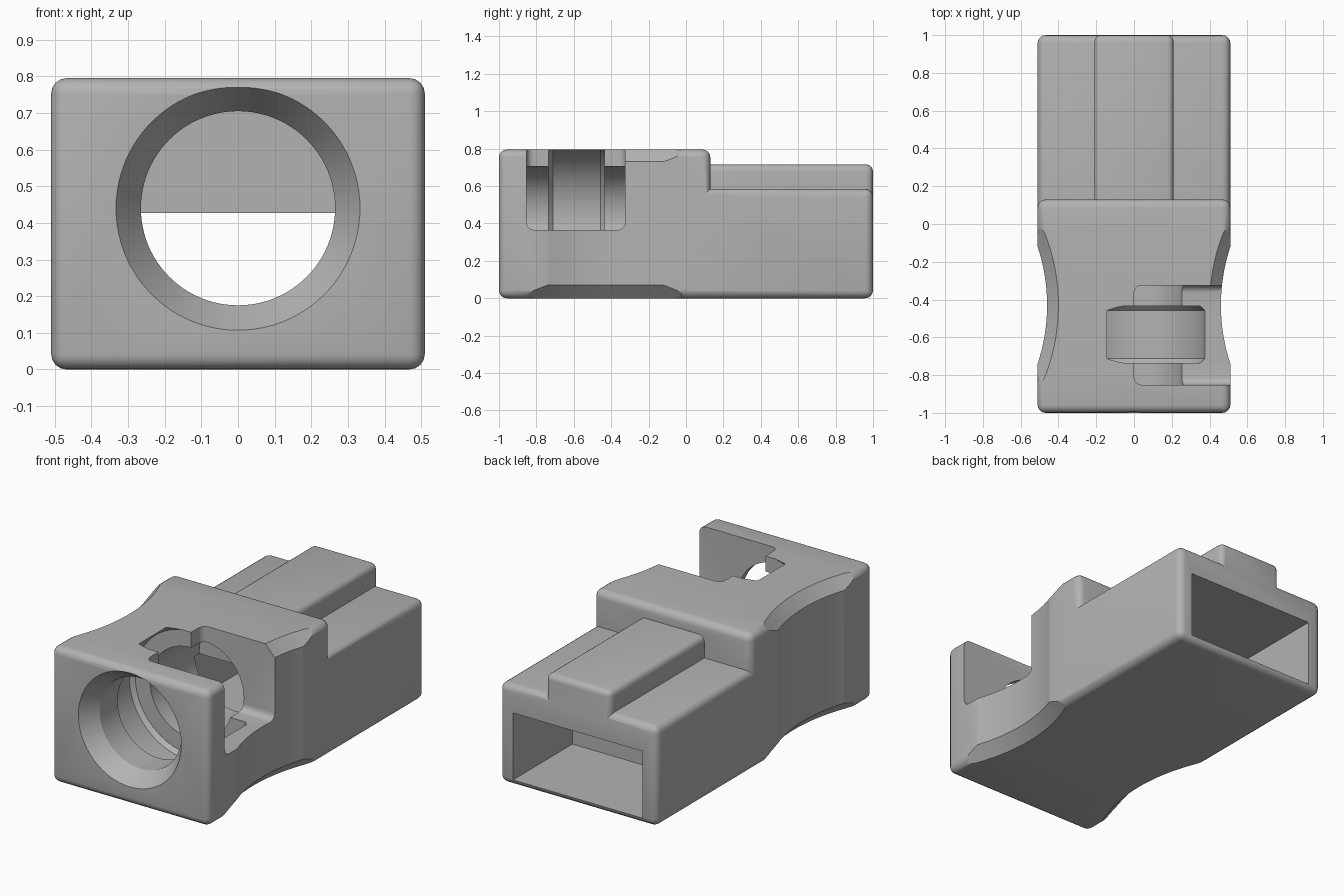
import bpy, bmesh, math
from mathutils import Matrix

cube = bpy.data.objects.get("Cube")
if cube:
    bpy.data.objects.remove(cube)

grey = bpy.data.materials.new("plain grey")
grey.use_nodes = True
colour = (0.45, 0.45, 0.45, 1)
grey.diffuse_color = colour
grey.node_tree.nodes["Principled BSDF"].inputs["Base Color"].default_value = colour


def finish(name, bm):
    bmesh.ops.recalc_face_normals(bm, faces=bm.faces[:])
    mesh = bpy.data.meshes.new(name)
    bm.to_mesh(mesh)
    bm.free()
    mesh.materials.append(grey)
    ob = bpy.data.objects.new(name, mesh)
    bpy.context.collection.objects.link(ob)
    return ob


def round_edges(bm, radius, segments=4):
    bmesh.ops.recalc_face_normals(bm, faces=bm.faces[:])
    edges = [e for e in bm.edges if e.is_convex]
    bmesh.ops.bevel(bm, geom=edges, offset=radius, segments=segments,
                    profile=0.5, affect='EDGES')


def box(name, lo, hi, radius=0):
    bm = bmesh.new()
    bmesh.ops.create_cube(bm, size=1)
    for v in bm.verts:
        v.co = [(a + b) / 2 + c * (b - a) for a, b, c in zip(lo, hi, v.co)]
    if radius:
        round_edges(bm, radius)
    return finish(name, bm)


def lathe(name, profile, centre, along_y=False, steps=96):
    """Closed solid from (radius, position) pairs, around z or y."""
    bm = bmesh.new()
    rings = []
    for r, h in profile:
        ring = []
        for i in range(steps):
            a = math.tau * i / steps
            c, s = r * math.cos(a), r * math.sin(a)
            ring.append(bm.verts.new((c, h, s) if along_y else (c, s, h)))
        rings.append(ring)
    for low, high in zip(rings, rings[1:]):
        for i in range(steps):
            j = (i + 1) % steps
            bm.faces.new((low[i], low[j], high[j], high[i]))
    bm.faces.new(rings[0])
    bm.faces.new(rings[-1])
    bmesh.ops.transform(bm, matrix=Matrix.Translation(centre), verts=bm.verts[:])
    return finish(name, bm)


def combine(target, tool, operation):
    mod = target.modifiers.new(tool.name, 'BOOLEAN')
    mod.object, mod.operation, mod.solver = tool, operation, 'EXACT'
    bpy.context.view_layer.objects.active = target
    bpy.ops.object.modifier_apply(modifier=mod.name)
    bpy.data.objects.remove(tool)


# Stepped housing: side silhouette extruded across the width
bm = bmesh.new()
side = [(-1, 0), (1, 0), (1, 0.585), (0.13, 0.585), (0.13, 0.795), (-1, 0.795)]
face = bm.faces.new([bm.verts.new((-0.51, y, z)) for y, z in side])
new = bmesh.ops.extrude_face_region(bm, geom=[face])["geom"]
bmesh.ops.translate(bm, vec=(1.02, 0, 0),
                    verts=[g for g in new if isinstance(g, bmesh.types.BMVert)])
round_edges(bm, 0.042)
housing = finish("connector_housing", bm)

# Raised ridge on the rear half
combine(housing, box("ridge", (-0.21, -0.1, 0.45), (0.21, 0.999, 0.715), 0.035), 'UNION')

# Concave finger grips, flared toward the top and bottom
for sign in (-1, 1):
    grip = lathe("grip", [(1.1, -0.06), (0.98, 0.07), (0.98, 0.73), (1.1, 0.86)],
                 (sign * 1.44, -0.43, 0), steps=160)
    combine(housing, grip, 'DIFFERENCE')

# Front bore with countersink, and the wider ring chamber
bore = lathe("bore", [(0.346, -1.02), (0.333, -1), (0.265, -0.9), (0.265, 0.02)],
             (0, 0, 0.44), True)
combine(housing, bore, 'DIFFERENCE')
chamber = lathe("chamber", [(0.36, -0.735), (0.383, -0.712), (0.383, -0.458), (0.36, -0.435)],
                (0, 0, 0.44), True)
combine(housing, chamber, 'DIFFERENCE')

# Side window, rear socket and the passage joining it to the bore
for args in (("window", (0, -0.852, 0.365), (0.8, -0.325, 1.1), 0.04),
             ("socket", (-0.42, 0.45, 0.035), (0.42, 1.1, 0.427)),
             ("passage", (-0.27, -0.02, 0.17), (0.27, 0.5, 0.427))):
    combine(housing, box(*args), 'DIFFERENCE')

bpy.ops.object.select_all(action='DESELECT')
housing.select_set(True)
bpy.context.view_layer.objects.active = housing
bpy.ops.object.shade_smooth_by_angle(angle=math.radians(28))
